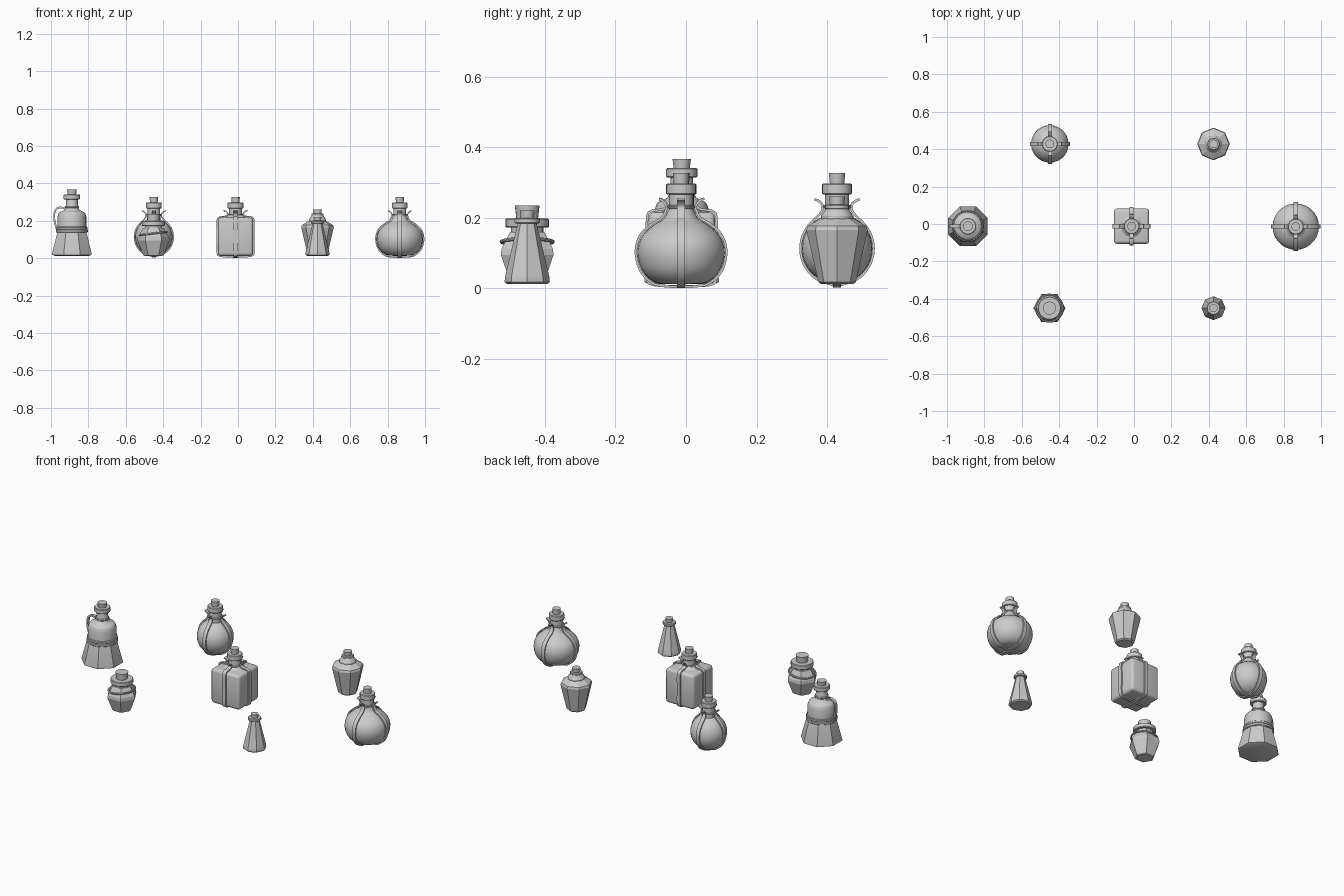
import bpy, bmesh, math
from mathutils import Vector, Matrix

if "Cube" in bpy.data.objects:
    bpy.data.objects.remove(bpy.data.objects["Cube"])


def finish(name, bm, loc, smooth=True):
    bmesh.ops.recalc_face_normals(bm, faces=bm.faces)
    me = bpy.data.meshes.new(name)
    bm.to_mesh(me)
    bm.free()
    ob = bpy.data.objects.new(name, me)
    bpy.context.collection.objects.link(ob)
    ob.location = (loc[0], loc[1], 0)
    if smooth:
        bpy.ops.object.select_all(action='DESELECT')
        bpy.context.view_layer.objects.active = ob
        ob.select_set(True)
        bpy.ops.object.shade_smooth_by_angle(angle=math.radians(32))
    return ob


def spline(pts, steps=6):
    """Smooth curve through 2D points."""
    p = [Vector(q) for q in pts]
    p = [2 * p[0] - p[1]] + p + [2 * p[-1] - p[-2]]
    out = []
    for i in range(1, len(p) - 2):
        a, b, c, d = p[i - 1:i + 3]
        for s in range(steps):
            t = s / steps
            out.append(0.5 * (2 * b + (c - a) * t + (2 * a - 5 * b + 4 * c - d) * t * t
                              + (3 * b - a - 3 * c + d) * t ** 3))
    return out + [p[-2]]


def lathe(name, loc, prof, n=24, turn=0.0, smooth=True):
    """Capped solid of revolution from (radius, z) points."""
    bm = bmesh.new()
    rings = [[bm.verts.new((r * math.cos(turn + math.tau * k / n),
                            r * math.sin(turn + math.tau * k / n), z))
              for k in range(n)] for r, z in prof]
    for a, b in zip(rings, rings[1:]):
        for k in range(n):
            j = (k + 1) % n
            bm.faces.new((a[k], a[j], b[j], b[k]))
    bm.faces.new(rings[0])
    bm.faces.new(rings[-1])
    return finish(name, bm, loc, smooth)


def disc(name, loc, r, z0, z1, n=24, bev=0.003):
    lathe(name, loc, [(r - bev, z0), (r, z0 + bev), (r, z1 - bev), (r - bev, z1)], n)


def torus(name, loc, R, r, z, tilt=0.0):
    bm = bmesh.new()
    n, m = 32, 8
    rot = Matrix.Rotation(tilt, 3, 'Y')
    g = [[bm.verts.new(rot @ Vector(((R + r * math.cos(b)) * math.cos(a),
                                     (R + r * math.cos(b)) * math.sin(a),
                                     r * math.sin(b))) + Vector((0, 0, z)))
          for b in (math.tau * j / m for j in range(m))]
         for a in (math.tau * i / n for i in range(n))]
    for i in range(n):
        for j in range(m):
            bm.faces.new((g[i][j], g[(i + 1) % n][j],
                          g[(i + 1) % n][(j + 1) % m], g[i][(j + 1) % m]))
    finish(name, bm, loc)


def straps(name, loc, path, w=0.011, t=0.007, turns=(0, 1, 2, 3)):
    """Flat bands swept along a (radius, z) path, repeated around z."""
    bm = bmesh.new()
    pts = spline(path, 5)
    for k in turns:
        rot = Matrix.Rotation(k * math.pi / 2, 3, 'Z')
        secs = []
        for i, p in enumerate(pts):
            d = (pts[min(i + 1, len(pts) - 1)] - pts[max(i - 1, 0)]).normalized()
            nrm = Vector((d.y, -d.x)) * t / 2
            secs.append([bm.verts.new(rot @ Vector((p.x + s * nrm.x, y, p.y + s * nrm.y)))
                         for s, y in ((1, -w), (1, w), (-1, w), (-1, -w))])
        for a, b in zip(secs, secs[1:]):
            for j in range(4):
                bm.faces.new((a[j], a[(j + 1) % 4], b[(j + 1) % 4], b[j]))
        bm.faces.new(secs[0])
        bm.faces.new(secs[-1])
    finish(name, bm, loc)


def strapped_neck(name, loc):
    """Neck, rim, cork and strap ring shared by the three strapped bottles."""
    lathe(name + "_neck", loc, [(0.036, 0.2), (0.034, 0.24), (0.034, 0.268)])
    disc(name + "_rim", loc, 0.042, 0.266, 0.297)
    lathe(name + "_cork", loc, [(0.02, 0.29), (0.023, 0.327)])
    torus(name + "_strap_ring", loc, 0.037, 0.005, 0.232)


# round strapped bottle
L = (-0.45, 0.428)
R, cz = 0.1, 0.113
arc = [(R * math.sin(a), cz - R * math.cos(a))
       for a in (math.radians(d) for d in range(10, 161, 10))]
lathe("round_bottle_body", L, arc + [(0.034, 0.225)], 28)
o = 1.035
band = [(0, cz - R * o - 0.003)] + [(r * o, cz + (z - cz) * o) for r, z in arc[2:14:2]]
curl = [(0.047, 0.213), (0.04, 0.232), (0.05, 0.246), (0.064, 0.253)]
straps("round_bottle_straps", L, band + curl)
strapped_neck("round_bottle", L)

# wide onion-shaped strapped bottle
L = (0.865, -0.014)
body = [(0.03, 0.012), (0.075, 0.018), (0.11, 0.05), (0.124, 0.1), (0.113, 0.145),
        (0.08, 0.178), (0.05, 0.197), (0.036, 0.222)]
lathe("wide_bottle_body", L, spline(body, 4), 28)
straps("wide_bottle_straps", L,
       [(0, 0.004), (0.04, 0.006), (0.079, 0.014), (0.114, 0.048), (0.128, 0.1),
        (0.117, 0.148), (0.084, 0.182), (0.055, 0.2), (0.041, 0.228),
        (0.05, 0.246), (0.062, 0.253)])
strapped_neck("wide_bottle", L)

# square strapped bottle
L = (-0.013, -0.012)
bm = bmesh.new()
bmesh.ops.create_cube(bm, size=1)
bmesh.ops.scale(bm, vec=(0.188, 0.188, 0.204), verts=bm.verts)
bmesh.ops.translate(bm, vec=(0, 0, 0.114), verts=bm.verts)
bmesh.ops.bevel(bm, geom=bm.edges[:], offset=0.016, segments=3, profile=0.5, affect='EDGES')
finish("square_bottle_body", bm, L)
lathe("square_bottle_shoulder", L, [(0.065, 0.21), (0.05, 0.222), (0.036, 0.235)])
straps("square_bottle_straps", L,
       [(0, 0.005), (0.05, 0.007), (0.086, 0.012), (0.098, 0.03), (0.098, 0.115), (0.098, 0.2),
        (0.086, 0.219), (0.055, 0.224), (0.041, 0.235), (0.05, 0.248), (0.064, 0.255)])
strapped_neck("square_bottle", L)

# tall jug with flared octagonal base and handle
L = (-0.888, -0.012)
t8 = math.pi / 8
lathe("jug_base", L, [(0.1, 0.012), (0.114, 0.018), (0.114, 0.026), (0.082, 0.145)], 8, t8)
disc("jug_band_lower", L, 0.086, 0.137, 0.153)
disc("jug_band_upper", L, 0.084, 0.153, 0.168)
lathe("jug_shoulder", L, [(0.078, 0.16)] + spline(
    [(0.077, 0.222), (0.068, 0.243), (0.042, 0.257), (0.033, 0.275)], 4) + [(0.031, 0.32)])
disc("jug_neck_ring", L, 0.038, 0.268, 0.28)
disc("jug_rim", L, 0.044, 0.314, 0.341)
lathe("jug_cork", L, [(0.022, 0.335), (0.026, 0.366)])
straps("jug_handle", L, [(0.03, 0.262), (0.06, 0.271), (0.084, 0.262), (0.094, 0.235),
                         (0.092, 0.195), (0.08, 0.15)], 0.009, 0.009, (2,))

# inverted-taper octagonal bottle
L = (0.425, 0.428)
lathe("taper_bottle_body", L, [(0.045, 0.012), (0.053, 0.018), (0.087, 0.165),
                               (0.083, 0.177), (0.044, 0.2)], 8, 0, False)
lathe("taper_bottle_neck", L, [(0.046, 0.19), (0.046, 0.205), (0.033, 0.225)])
disc("taper_bottle_rim", L, 0.033, 0.223, 0.238)
lathe("taper_bottle_cork", L, [(0.02, 0.23), (0.023, 0.26)])

# small conical octagonal bottle
L = (0.425, -0.45)
lathe("cone_bottle_body", L, [(0.056, 0.012), (0.064, 0.018), (0.063, 0.032),
                              (0.026, 0.188)], 8, 0, False)
disc("cone_bottle_rim", L, 0.036, 0.184, 0.2)
lathe("cone_bottle_cork", L, [(0.018, 0.195), (0.021, 0.221)])

# squat hexagonal jar with tilted cord
L = (-0.452, -0.45)
lathe("hex_jar_body", L, [(0.048, 0.012), (0.056, 0.018), (0.086, 0.095),
                          (0.084, 0.112), (0.056, 0.16)], 6, 0, False)
lathe("hex_jar_neck", L, [(0.05, 0.14), (0.046, 0.16), (0.046, 0.18)])
disc("hex_jar_rim", L, 0.062, 0.172, 0.198)
lathe("hex_jar_cork", L, [(0.03, 0.19), (0.035, 0.235)])
torus("hex_jar_cord", L, 0.073, 0.005, 0.132, -0.12)
